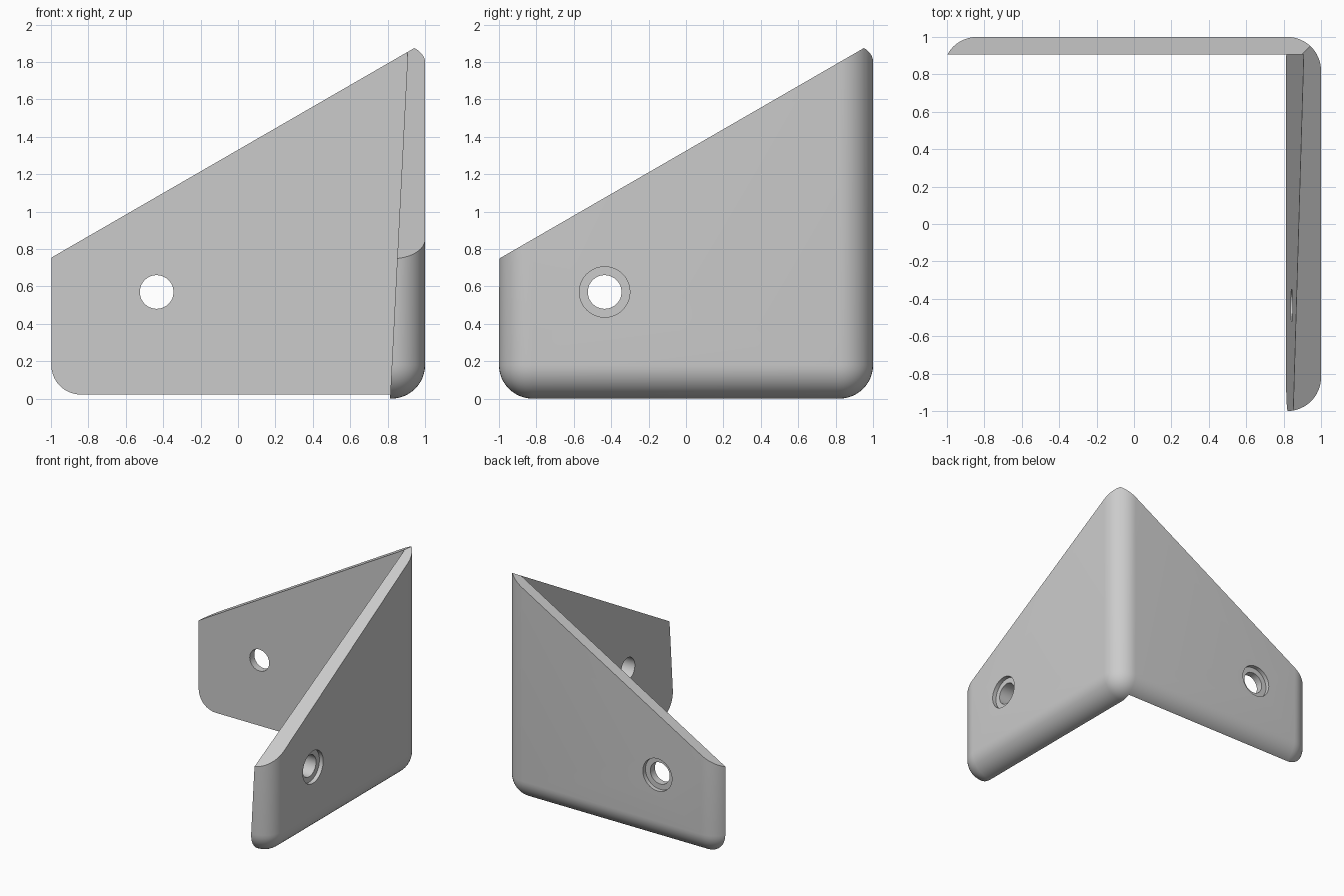
import bpy, bmesh, math
from mathutils import Vector, Matrix

default = bpy.data.objects.get("Cube")
if default:
    bpy.data.objects.remove(default, do_unlink=True)

ROUND = 0.18          # outer edge radius
SLOPE = math.tan(math.radians(30))
HOLE_POS, HOLE_Z = -0.435, 0.57

grey = bpy.data.materials.new("plain grey")
grey.use_nodes = True
colour = (0.6, 0.6, 0.6, 1)
grey.diffuse_color = colour
grey.node_tree.nodes["Principled BSDF"].inputs["Base Color"].default_value = colour


def make_object(name, bm):
    bmesh.ops.recalc_face_normals(bm, faces=bm.faces[:])
    mesh = bpy.data.meshes.new(name)
    bm.to_mesh(mesh)
    bm.free()
    mesh.materials.append(grey)
    obj = bpy.data.objects.new(name, mesh)
    bpy.context.collection.objects.link(obj)
    return obj


def box(low, high):
    bm = bmesh.new()
    bmesh.ops.create_cube(bm, size=1)
    for v in bm.verts:
        v.co = Vector([h if c > 0 else l for c, l, h in zip(v.co, low, high)])
    return bm


def cylinder(name, centre, axis, radius, depth):
    bm = bmesh.new()
    turn = Vector((0, 0, 1)).rotation_difference(Vector(axis)).to_matrix().to_4x4()
    bmesh.ops.create_cone(bm, cap_ends=True, segments=48, radius1=radius, radius2=radius,
                          depth=depth, matrix=Matrix.Translation(centre) @ turn)
    return make_object(name, bm)


def cut(target, cutter):
    cutter.hide_render = True
    mod = target.modifiers.new("cut", "BOOLEAN")
    mod.operation = "DIFFERENCE"
    mod.solver = "EXACT"
    mod.object = cutter
    bpy.ops.object.modifier_apply(modifier=mod.name)
    bpy.data.objects.remove(cutter, do_unlink=True)


# Rounded outer block
bm = box((-1.02, -1, 0), (1, 1, 2.4))
bmesh.ops.bevel(bm, geom=bm.edges[:], offset=ROUND, offset_type="OFFSET",
                segments=12, profile=0.5, affect="EDGES")

# Sloping top of each plate, meeting in a mitre at the corner
for normal, height in (((-SLOPE, 0, 1), 1.33), ((0, -SLOPE, 1), 1.325)):
    result = bmesh.ops.bisect_plane(bm, geom=bm.verts[:] + bm.edges[:] + bm.faces[:],
                                    plane_co=(0, 0, height), plane_no=normal,
                                    clear_outer=True)
    rim = [g for g in result["geom_cut"] if isinstance(g, bmesh.types.BMEdge)]
    bmesh.ops.contextual_create(bm, geom=rim)
bracket = make_object("corner_bracket", bm)
bpy.context.view_layer.objects.active = bracket
bracket.select_set(True)

# Open inside, with the side plate getting thinner towards the top
bm = box((-2, -2, -1), (0.813, 0.905, 3))
for v in bm.verts:
    if v.co.x > 0:
        v.co.x += 0.051 * v.co.z
cut(bracket, make_object("inside_cutter", bm))

# Screw holes with a shallow recess on the outer faces
for axis, other in (((1, 0, 0), (0, 1, 0)), ((0, 1, 0), (1, 0, 0))):
    face = Vector(axis) + Vector(other) * HOLE_POS + Vector((0, 0, HOLE_Z))
    cut(bracket, cylinder("hole_cutter", face, axis, 0.09, 0.8))
    cut(bracket, cylinder("recess_cutter", face, axis, 0.135, 0.07))

bpy.ops.object.shade_smooth_by_angle(angle=math.radians(25))
